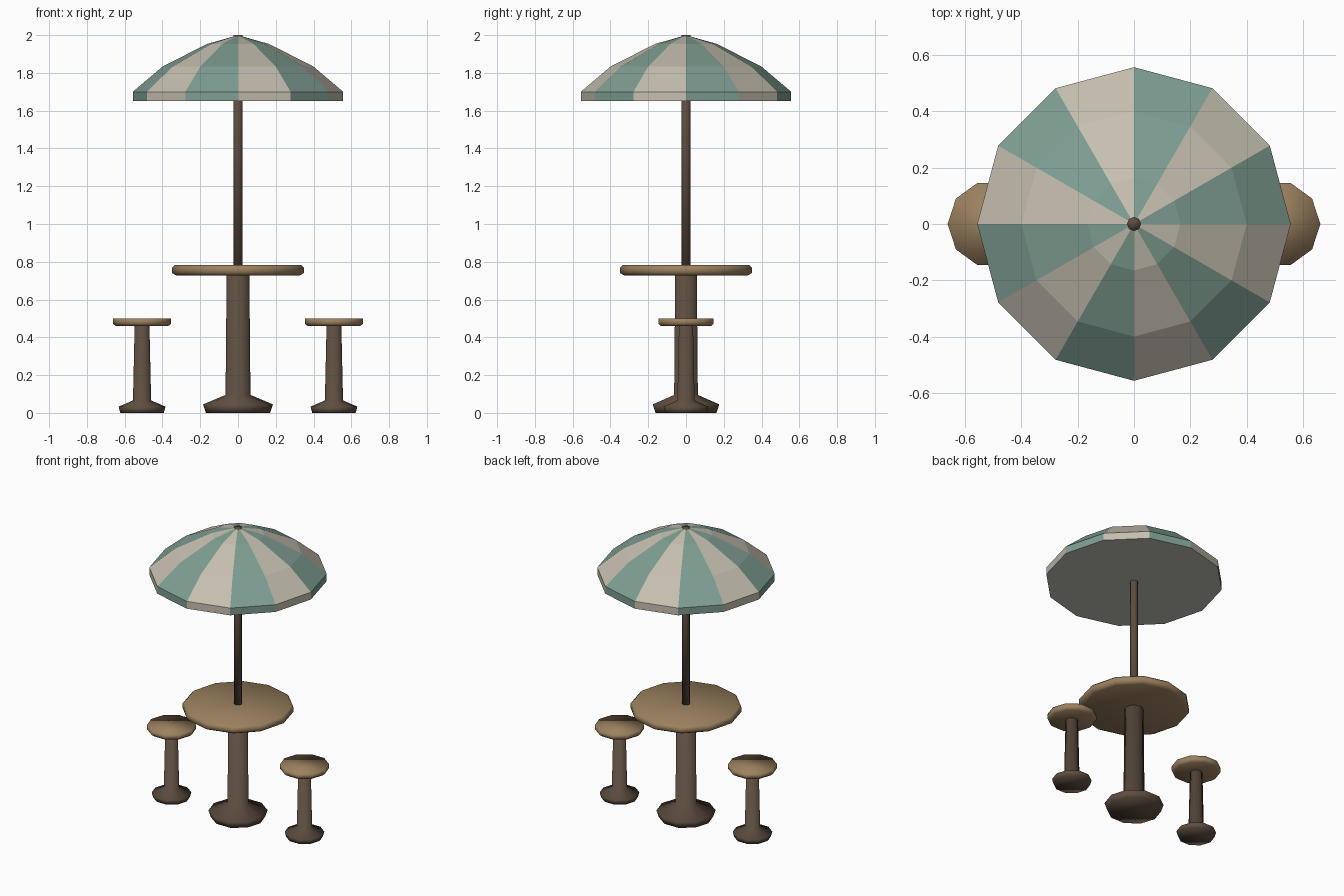
import bpy
import bmesh
from math import sin, cos, tau, floor, atan2

cube = bpy.data.objects.get("Cube")
if cube:
    bpy.data.objects.remove(cube, do_unlink=True)


def material(name, r, g, b):
    mat = bpy.data.materials.new(name)
    mat.use_nodes = True
    mat.diffuse_color = (r, g, b, 1)
    mat.node_tree.nodes["Principled BSDF"].inputs["Base Color"].default_value = (r, g, b, 1)
    return mat


wood = material("light wood", 0.33, 0.22, 0.115)
dark_wood = material("dark wood", 0.11, 0.075, 0.05)
green = material("canopy green", 0.21, 0.34, 0.285)
cream = material("canopy cream", 0.56, 0.52, 0.43)
lining = material("canopy lining", 0.55, 0.54, 0.48)


def lathe(name, profile, sides, mats, x=0, smooth=True):
    """Turn a bottom-to-top (radius, height) profile and close both ends."""
    bm = bmesh.new()
    rings = [[bm.verts.new((r * cos(tau * i / sides), r * sin(tau * i / sides), z))
              for i in range(sides)] for r, z in profile]
    for low, high in zip(rings, rings[1:]):
        for i in range(sides):
            j = (i + 1) % sides
            bm.faces.new((low[i], low[j], high[j], high[i]))
    bm.faces.new(rings[0][::-1])
    bm.faces.new(rings[-1])
    for face in bm.faces:
        face.smooth = smooth
    mesh = bpy.data.meshes.new(name)
    bm.to_mesh(mesh)
    bm.free()
    for mat in mats:
        mesh.materials.append(mat)
    obj = bpy.data.objects.new(name, mesh)
    obj.location.x = x
    bpy.context.collection.objects.link(obj)
    return obj


# Table: flared pedestal, round top and parasol pole
lathe("table_pedestal", [(0.17, 0), (0.185, 0.045), (0.066, 0.095), (0.06, 0.735)],
      10, [dark_wood])
lathe("table_top", [(0.325, 0.727), (0.349, 0.74), (0.349, 0.768), (0.335, 0.782)],
      12, [wood])
lathe("parasol_pole", [(0.025, 0.74), (0.025, 2.0)], 8, [dark_wood])

# Canopy: faceted dome with a short vertical hem
canopy = lathe("parasol_canopy",
               [(0.557, 1.65), (0.557, 1.7), (0.4, 1.833), (0.165, 1.953), (0.02, 1.994)],
               12, [green, cream, lining], smooth=False)
# Alternate the panel colours by angle; the underside is lined
for poly in canopy.data.polygons:
    if poly.normal.z < -0.9:
        poly.material_index = 2
    else:
        panel = floor((atan2(poly.center.y, poly.center.x) % tau) / tau * 12)
        poly.material_index = panel % 2

# A stool on each side
for side, x in (("left", 0.508), ("right", -0.508)):
    lathe(side + "_stool_pedestal",
          [(0.115, 0), (0.124, 0.033), (0.048, 0.066), (0.039, 0.47)],
          10, [dark_wood], x)
    lathe(side + "_stool_seat", [(0.138, 0.459), (0.154, 0.472), (0.154, 0.499)],
          10, [wood], x)
